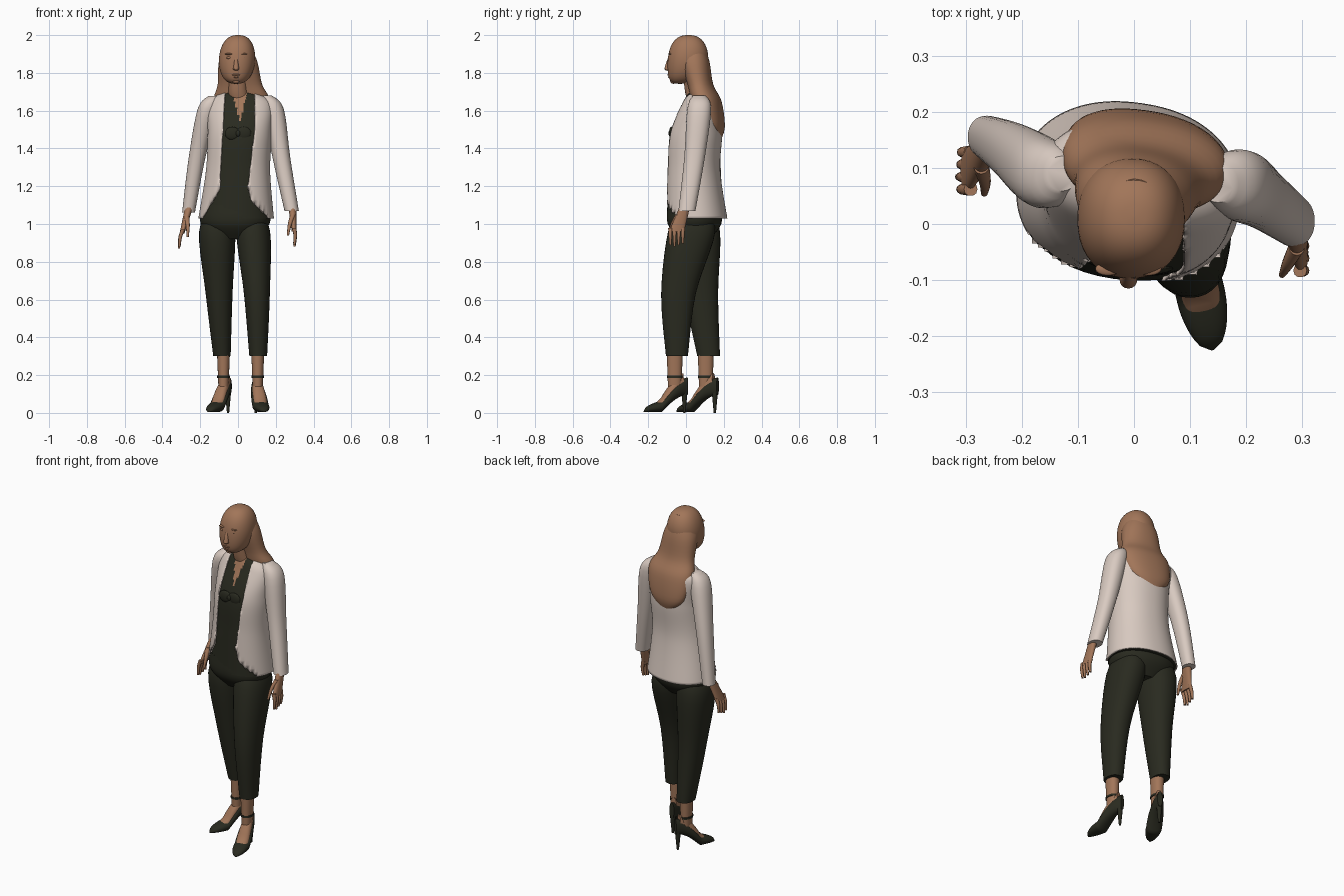
import bpy, bmesh
from math import cos, sin, pi, sqrt, radians, copysign
from mathutils import Vector

default_cube = bpy.data.objects.get("Cube")
if default_cube:
    bpy.data.objects.remove(default_cube)


def material(name, red, green, blue):
    mat = bpy.data.materials.new(name)
    mat.use_nodes = True
    colour = (red, green, blue, 1)
    mat.diffuse_color = colour
    shader = next(node for node in mat.node_tree.nodes if node.type == 'BSDF_PRINCIPLED')
    shader.inputs["Base Color"].default_value = colour
    return mat


SKIN = material("warm brown", .36, .18, .1)
CREAM = material("cream cloth", .69, .59, .53)
DARK = material("dark olive cloth", .022, .023, .014)
parts = []


def finish(name, bm, *materials):
    mesh = bpy.data.meshes.new(name)
    bm.to_mesh(mesh)
    bm.free()
    for mat in materials:
        mesh.materials.append(mat)
    obj = bpy.data.objects.new(name, mesh)
    bpy.context.collection.objects.link(obj)
    parts.append(obj)
    return obj


def smooth_sections(sections, steps):
    """Flow smoothly through the section values (Catmull-Rom)."""
    keys = [Vector(section) for section in sections]
    padded = [keys[0], *keys, keys[-1]]
    result = []
    for before, start, end, after in zip(padded, keys, keys[1:], padded[3:]):
        leaving, arriving = (end - before) / 2, (after - start) / 2
        for step in range(steps):
            t = step / steps
            ease = t * t * (3 - 2 * t)
            result.append(start.lerp(end, ease) + leaving * (t * (1 - t) ** 2)
                          - arriving * (t * t * (1 - t)))
    return result + [keys[-1]]


def loft_mesh(sections, sides=32, steps=5, power=2.2, yaw=0, inset=0, cap=True, place=None):
    """Skin rounded sections, each (x, y, height, radius x, radius y)."""
    bm = bmesh.new()
    turn_cos, turn_sin = cos(radians(yaw)), sin(radians(yaw))
    rings = []
    for x, y, z, radius_x, radius_y in smooth_sections(sections, steps):
        ring = []
        for side in range(sides):
            c, s = cos(2 * pi * side / sides), sin(2 * pi * side / sides)
            u = (radius_x - inset) * copysign(abs(c) ** (2 / power), c)
            v = (radius_y - inset) * copysign(abs(s) ** (2 / power), s)
            point = Vector((x + u * turn_cos - v * turn_sin, y + u * turn_sin + v * turn_cos, z))
            ring.append(bm.verts.new(place(point) if place else point))
        rings.append(ring)
    for low, high in zip(rings, rings[1:]):
        for side in range(sides):
            following = (side + 1) % sides
            bm.faces.new((low[side], low[following], high[following], high[side]))
    if cap:
        bm.faces.new(rings[0])
        bm.faces.new(rings[-1])
        bmesh.ops.recalc_face_normals(bm, faces=bm.faces)
    return bm


def loft(name, mat, sections, **options):
    return finish(name, loft_mesh(sections, **options), mat)


def limb(name, mat, path, top, bottom, domed=False, **options):
    """Tapering tube down a path, with an optional rounded top."""
    path = [Vector(point) for point in path]
    first, last = path[0], path[-1]
    sections = []
    for point in path:
        t = (first.z - point.z) / (first.z - last.z)
        sections.append((*point, *Vector(top).lerp(Vector(bottom), t)))
    if domed:
        sections.insert(0, (first.x * .8, first.y, first.z + top[0] * 1.3, top[0] / 2, top[1] / 2))
    return loft(name, mat, sections, **options)


def ellipsoid(name, mat, centre, size):
    bm = bmesh.new()
    bmesh.ops.create_uvsphere(bm, u_segments=16, v_segments=10, radius=1)
    bmesh.ops.scale(bm, vec=size, verts=bm.verts)
    bmesh.ops.translate(bm, vec=centre, verts=bm.verts)
    return finish(name, bm, mat)


def edge_at(edge, z):
    """Sideways position of a jacket edge at a height."""
    for (low, start), (high, end) in zip(edge, edge[1:]):
        if z <= high:
            return start + (end - start) * max(z - low, 0) / (high - low)
    return edge[-1][1]


# Torso: a dark blouse with a bare V neckline
TORSO = [(-.01, .055, 1.03, .2, .162), (0, .04, 1.28, .17, .14), (.01, .05, 1.48, .17, .14),
         (.01, .08, 1.64, .17, .1), (.01, .08, 1.7, .08, .07)]
bm = loft_mesh(TORSO, sides=112, steps=11, yaw=-8, inset=.008)
for face in bm.faces:
    x, y, z = face.calc_center_median()
    face.material_index = int(y < .07 and abs(x - .01) < (z - 1.54) / 4)
finish("blouse", bm, DARK, SKIN)

# Open jacket: the same form, cut away down the front
RIGHT_EDGE = [(1.03, -.19), (1.18, -.1), (1.7, -.07)]
LEFT_EDGE = [(1.02, .18), (1.12, .07), (1.2, .055), (1.5, .09)]
bm = loft_mesh(TORSO, sides=112, steps=11, yaw=-8, cap=False)
opening = []
for face in bm.faces:
    x, y, z = face.calc_center_median()
    if y < .06 and edge_at(RIGHT_EDGE, z) < x < edge_at(LEFT_EDGE, z):
        opening.append(face)
bmesh.ops.delete(bm, geom=opening, context='FACES')
for vert in bm.verts:
    if vert.is_boundary and 1.035 < vert.co.z < 1.69 and vert.co.y < .06:
        vert.co.x = edge_at(RIGHT_EDGE if vert.co.x < 0 else LEFT_EDGE, vert.co.z)
jacket = finish("jacket", bm, CREAM)
shell = jacket.modifiers.new("cloth thickness", 'SOLIDIFY')
shell.thickness = .007
shell.offset = -1

# Sleeves
limb("left_sleeve", CREAM, [(.187, .07, 1.61), (.23, .045, 1.35), (.284, .005, 1.07)],
     (.055, .063), (.038, .045), domed=True)
limb("right_sleeve", CREAM, [(-.16, .09, 1.61), (-.217, .13, 1.35), (-.262, .155, 1.06)],
     (.053, .062), (.034, .038), domed=True)


# Hands: palm, four fingers and a thumb, hanging from the wrist
def hand(side, mirror, wrist, lean):
    def place(point):
        return Vector(wrist) + Vector((mirror * (point.x - lean * point.z), point.y, point.z))

    limb(side + "_palm", SKIN, [(0, 0, .03), (0, -.03, -.06), (0, -.05, -.12)],
         (.022, .026), (.013, .04), place=place)
    for index, finger in enumerate(("index", "middle", "ring", "little")):
        y = -.083 + index * .022
        tip = -.2 + abs(index - 1) * .008
        limb(f"{side}_{finger}_finger", SKIN, [(0, y, -.1), (.004, y, -.14), (-.005, y, tip)],
             (.012, .012), (.006, .006), sides=10, place=place)
    limb(side + "_thumb", SKIN, [(0, -.04, -.03), (-.02, -.07, -.08), (-.035, -.09, -.14)],
         (.014, .016), (.006, .006), sides=12, place=place)


hand("left", 1, (.288, 0, 1.08), .08)
hand("right", -1, (-.264, .145, 1.07), .27)

# Trousers
loft("trouser_seat", DARK, [(-.015, .045, .92, .1, .08), (-.015, .045, 1, .182, .14),
     (-.015, .045, 1.1, .18, .14)], sides=48, yaw=-8)
limb("left_trouser_leg", DARK, [(.08, .03, .96), (.1, -.04, .63), (.107, -.048, .3)],
     (.09, .125), (.047, .058), domed=True)
limb("right_trouser_leg", DARK, [(-.11, .06, .96), (-.1, .08, .63), (-.085, .12, .3)],
     (.096, .12), (.046, .06), domed=True)


# Shoe outline: arched sole, sloping top and a pointed toe
def shoe_section(t, length, width=1, lift=0):
    sole = .006 + .09 * max(cos(pi * t / 1.2), 0)
    top = sole + .09 * sqrt(1 - t) + lift
    half_width = .042 * sqrt(abs(sin(pi * (.06 + .94 * t) ** 1.3))) * width + .002
    return (0, (sole + top) / 2, t * length, half_width, (top - sole) / 2 + .002)


def foot(side, heel, toe):
    heel, toe = Vector((*heel, 0)), Vector((*toe, 0))
    length = (toe - heel).length
    forward = (toe - heel) / length
    across = forward.cross(Vector((0, 0, -1)))

    def place(point):
        return heel + across * point.x + forward * point.z + Vector((0, 0, point.y))

    def column(point, *heights):
        return [(point.x, point.y, z) for z in heights]

    ankle = heel.lerp(toe, .29)
    limb(side + "_ankle", SKIN, column(ankle, .34, .24, .14), (.035, .043), (.027, .036))
    limb(side + "_ankle_strap", DARK, column(ankle, .197, .185), (.033, .041), (.033, .041))
    shoe = [shoe_section(i / 20, length) for i in range(21)]
    loft(side + "_shoe", DARK, shoe, steps=1, place=place)
    instep = [shoe_section(t, length, .8, .03 * (1 - (t / .7) ** 4))
              for t in (i / 20 for i in range(2, 15))]
    loft(side + "_foot", SKIN, instep, steps=1, place=place)
    limb(side + "_stiletto", DARK, column(heel.lerp(toe, .07), .12, .05, 0),
         (.017, .017), (.006, .006), sides=12)


foot("left", (.09, .008), (.14, -.225))
foot("right", (-.045, .168), (-.155, -.05))


# Head: an egg whose chin pushes forward
def head_section(angle):
    t = (1 - cos(angle)) / 2
    radius = .094 * abs(sin(angle)) ** .8 + .002
    chin = 1 - t
    return (-.01 * chin, .013 - .045 * chin ** 4, 1.742 + .258 * t, radius, radius * 1.11)


loft("head", SKIN, [head_section(pi * i / 24) for i in range(25)], sides=40, steps=1)
limb("neck", SKIN, [(0, .035, 1.79), (0, .045, 1.7), (.01, .06, 1.64)], (.047, .05), (.055, .05))
loft("long_hair", SKIN, [(0, .03, 1.98, .04, .05), (0, .045, 1.87, .099, .076),
     (.01, .076, 1.74, .118, .066), (.02, .11, 1.65, .15, .075), (.015, .15, 1.52, .12, .053),
     (.01, .162, 1.45, .045, .025)], sides=48, yaw=-8)

# Face, and the bow on the blouse
limb("nose", SKIN, [(-.01, -.085, 1.885), (-.01, -.093, 1.85), (-.01, -.097, 1.82)],
     (.007, .008), (.016, .018), sides=16)
ellipsoid("nose_tip", SKIN, (-.01, -.097, 1.822), (.016, .018, .01))
ellipsoid("upper_lip", SKIN, (-.01, -.087, 1.79), (.024, .012, .006))
ellipsoid("lower_lip", SKIN, (-.01, -.083, 1.779), (.02, .012, .007))
ellipsoid("chin", SKIN, (-.01, -.066, 1.757), (.022, .018, .015))
for side, mirror in (("left", 1), ("right", -1)):
    x = mirror * .036 - .01
    ellipsoid(side + "_brow", SKIN, (x, -.08, 1.9), (.023, .012, .005))
    ellipsoid(side + "_eyelid", SKIN, (x, -.08, 1.88), (.015, .011, .007))
    ellipsoid(side + "_bow_loop", DARK, (mirror * .03, -.078, 1.48), (.04, .012, .035))
ellipsoid("bow_knot", DARK, (0, -.08, 1.48), (.015, .013, .018))

# Soft shading with crisp hems
bpy.ops.object.select_all(action='DESELECT')
for obj in parts:
    obj.select_set(True)
bpy.context.view_layer.objects.active = parts[0]
bpy.ops.object.shade_smooth_by_angle(angle=radians(45))
